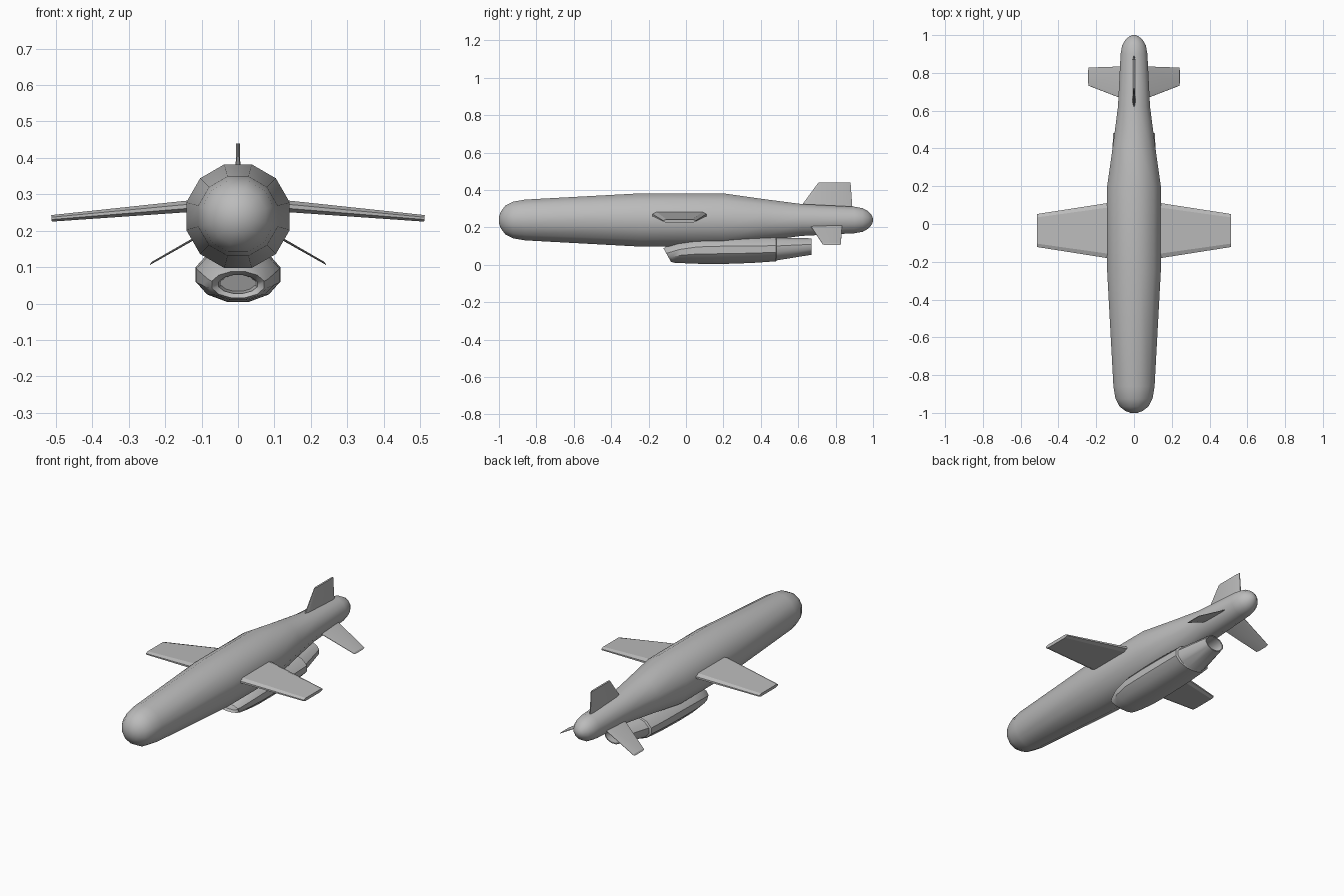
import bpy, bmesh, math
from mathutils import Vector

if "Cube" in bpy.data.objects:
    bpy.data.objects.remove(bpy.data.objects["Cube"])

grey = bpy.data.materials.new("plain_grey")
grey.diffuse_color = (0.5, 0.5, 0.5, 1)
grey.use_nodes = True
grey.node_tree.nodes["Principled BSDF"].inputs["Base Color"].default_value = grey.diffuse_color
SIDES = 12


def loft(name, rings, angle=40):
    """Skin a list of equal-length point rings and cap both ends."""
    bm = bmesh.new()
    loops = [[bm.verts.new(p) for p in ring] for ring in rings]
    n = len(loops[0])
    for a, b in zip(loops, loops[1:]):
        for i in range(n):
            j = (i + 1) % n
            bm.faces.new((a[i], a[j], b[j], b[i]))
    bm.faces.new(loops[0])
    bm.faces.new(loops[-1])
    bmesh.ops.recalc_face_normals(bm, faces=bm.faces)
    mesh = bpy.data.meshes.new(name)
    bm.to_mesh(mesh)
    bm.free()
    mesh.materials.append(grey)
    ob = bpy.data.objects.new(name, mesh)
    bpy.context.collection.objects.link(ob)
    bpy.ops.object.select_all(action='DESELECT')
    ob.select_set(True)
    bpy.context.view_layer.objects.active = ob
    bpy.ops.object.shade_smooth_by_angle(angle=math.radians(angle))
    return ob


def oval(y, cz, hw, hh, slant=0):
    """Twelve-sided ring with flat top and sides; slant moves its top forward."""
    k = 1 / math.cos(math.pi / SIDES)
    ring = []
    for i in range(SIDES):
        a = (i + 0.5) * 2 * math.pi / SIDES
        s = math.sin(a) * k
        ring.append((math.cos(a) * k * hw, y - slant * s, cz + s * hh))
    return ring


def fin_ring(centre, y0, y1, half, bevel, normal):
    """Six-sided fin section: flat faces with chamfered front and back edges."""
    c, n = Vector(centre), Vector(normal).normalized()

    def at(y, t):
        return Vector((c.x, y, c.z)) + n * t
    e = half * 0.35
    return [at(y0, -e), at(y0 + bevel, -half), at(y1 - bevel, -half), at(y1, -e),
            at(y1, e), at(y1 - bevel, half), at(y0 + bevel, half), at(y0, e)]


# Fuselage with rounded nose and tail
body = [(-1.0, .018), (-.99, .045), (-.967, .076), (-.925, .098), (-.86, .109),
        (-.25, .142), (.2, .142), (.42, .111), (.62, .085), (.9, .071),
        (.945, .063), (.975, .046), (.993, .025), (1.0, .008)]
loft("fuselage", [oval(y, .24, r, r) for y, r in body])

# Engine pod: intake floor, lip, casing, step, nozzle and hollow exhaust
loft("engine_pod", [
    oval(.0, .056, .046, .022, .01),
    oval(-.085, .053, .053, .025, .014),
    oval(-.1, .052, .072, .036, .02),
    oval(-.085, .054, .08, .043, .024),
    oval(-.03, .067, .1, .058, .015),
    oval(.06, .077, .114, .071),
    oval(.2, .08, .116, .075),
    oval(.35, .082, .115, .072),
    oval(.48, .085, .111, .066),
    oval(.485, .085, .098, .061),
    oval(.67, .098, .058, .044),
    oval(.67, .098, .052, .038),
    oval(.57, .094, .052, .038)])

# Wings and lower tail fins, one per side
for side, label in ((-1, "left"), (1, "right")):
    loft(label + "_wing", [
        fin_ring((side * .08, 0, .272), -.19, .12, .017, .025, (side * .09, 0, 1)),
        fin_ring((side * .512, 0, .234), -.122, .053, .009, .018, (side * .09, 0, 1))], 20)
    loft(label + "_tail_fin", [
        fin_ring((side * .04, 0, .224), .655, .835, .007, .02, (side * -.58, 0, 1)),
        fin_ring((side * .24, 0, .11), .732, .828, .005, .015, (side * -.58, 0, 1))], 20)

# Upright tail fin
loft("upright_fin", [
    fin_ring((0, 0, .27), .583, .892, .009, .025, (1, 0, 0)),
    fin_ring((0, 0, .44), .708, .88, .005, .018, (1, 0, 0))], 20)
